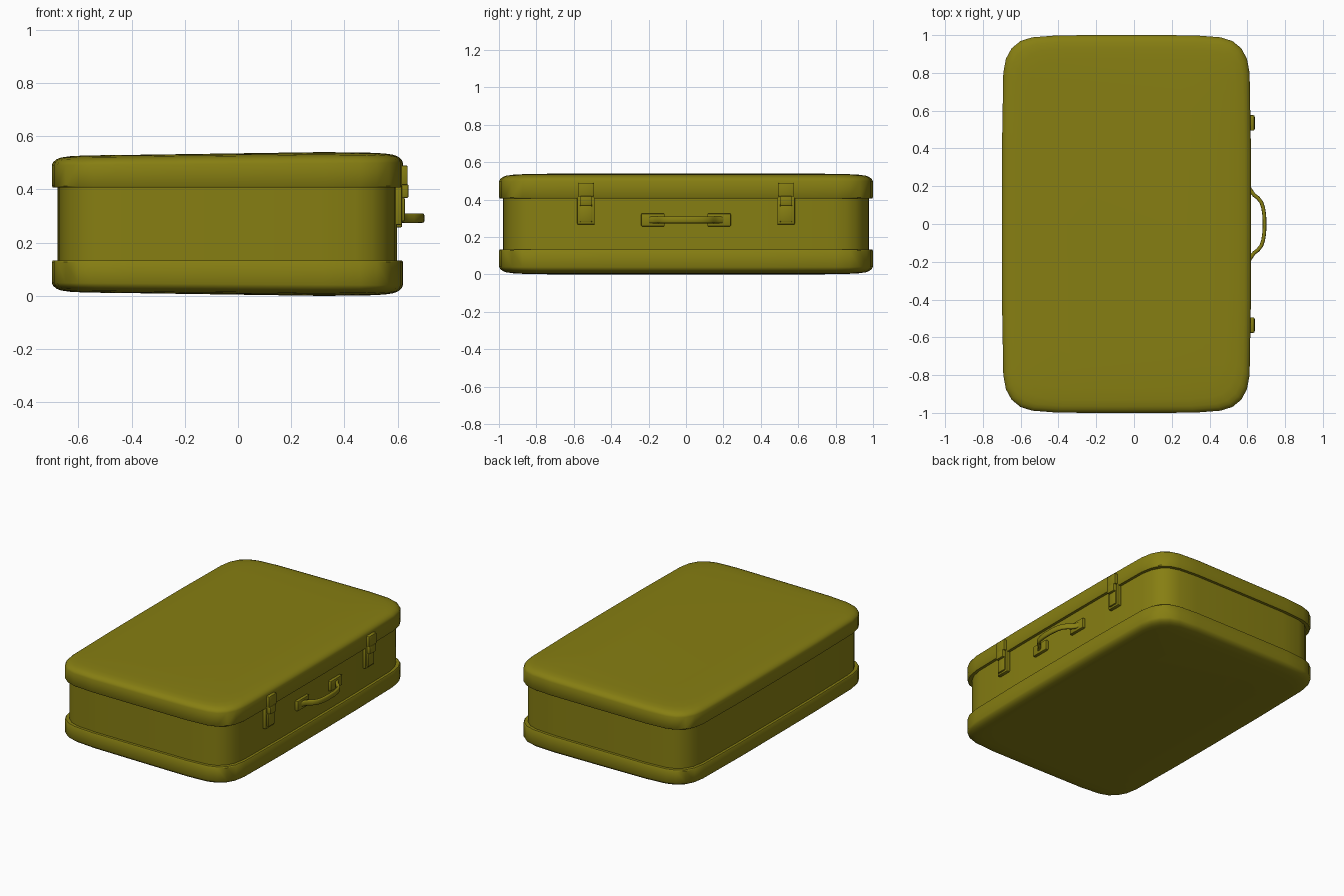
import bpy, bmesh, math
from mathutils import Vector

if "Cube" in bpy.data.objects:
    bpy.data.objects.remove(bpy.data.objects["Cube"])

mat = bpy.data.materials.new("olive")
mat.diffuse_color = (0.24, 0.21, 0.006, 1)
mat.use_nodes = True
mat.node_tree.nodes["Principled BSDF"].inputs["Base Color"].default_value = mat.diffuse_color
MID = 0.27
CX = -0.04


def finish(name, bm, angle=40):
    bmesh.ops.recalc_face_normals(bm, faces=bm.faces)
    me = bpy.data.meshes.new(name)
    bm.to_mesh(me)
    bm.free()
    ob = bpy.data.objects.new(name, me)
    bpy.context.collection.objects.link(ob)
    me.materials.append(mat)
    bpy.ops.object.select_all(action='DESELECT')
    ob.select_set(True)
    bpy.context.view_layer.objects.active = ob
    bpy.ops.object.shade_smooth_by_angle(angle=math.radians(angle))
    return ob


# Rounded, slightly bulging outline: one quarter mirrored to four
quarter = [(0.66, 0), (0.659, 0.4), (0.652, 0.8), (0.638, 0.875), (0.608, 0.93),
           (0.562, 0.968), (0.50, 0.988), (0.36, 0.999), (0, 1.0)]
half = quarter + [(-x, y) for x, y in quarter[-2::-1]]
outline = half + [(x, -y) for x, y in half[-2:0:-1]]


def shell(name, profile, cap, angle=40):
    """Stack inset outlines; profile is (inset, height from middle)."""
    bm = bmesh.new()
    rings = []
    for d, h in profile:
        sx, sy = (0.66 - d) / 0.66, 1 - d
        ring = []
        for x, y in outline:
            tilt = 1 + 0.03 * x if abs(h) > 0.2 else 1
            ring.append(bm.verts.new((CX + x * sx, y * sy, MID + h * tilt)))
        rings.append(ring)
    n = len(outline)
    for a, b in zip(rings, rings[1:]):
        for i in range(n):
            j = (i + 1) % n
            bm.faces.new((a[i], a[j], b[j], b[i]))
    if cap:
        bm.faces.new(rings[-1])
    finish(name, bm, angle)
    

# Lid, base and recessed middle wall
rim = [(0.022, 0.137), (0.004, 0.137), (0, 0.143), (0, 0.226), (0.006, 0.238),
       (0.018, 0.248), (0.035, 0.255), (0.07, 0.26), (0.13, 0.263), (0.3, 0.265)]
shell("lid", rim, True)
shell("base", [(d, -h) for d, h in rim], True)
shell("side_wall", [(0.022, -0.137), (0.022, 0.137)], False)


def box(name, x0, x1, y, w, z0, z1, bevel=0.006):
    bm = bmesh.new()
    bmesh.ops.create_cube(bm, size=1)
    for v in bm.verts:
        v.co = Vector(((x0 + x1) / 2 + v.co.x * (x1 - x0), y + v.co.y * w,
                       (z0 + z1) / 2 + v.co.z * (z1 - z0)))
    bmesh.ops.bevel(bm, geom=bm.edges[:], offset=bevel, segments=2,
                    affect='EDGES', profile=0.5)
    finish(name, bm)


# Latches: back plate, lower lever, upper hasp
for s, side in ((1, "rear"), (-1, "front")):
    y = 0.535 * s
    box(side + "_latch_plate", 0.59, 0.617, y, 0.094, 0.267, 0.42)
    box(side + "_latch_lever", 0.60, 0.627, y, 0.066, 0.28, 0.37)
    box(side + "_latch_hasp", 0.60, 0.641, y, 0.066, 0.368, 0.42)
    box(side + "_latch_top", 0.60, 0.638, y, 0.082, 0.416, 0.49)
    # Handle mounting plate
    box(side + "_handle_mount", 0.59, 0.617, 0.177 * s, 0.126, 0.257, 0.326)

# Handle: flat rounded section swept along a mirrored arch
arm = [(0.605, 0.20), (0.622, 0.172), (0.636, 0.153), (0.656, 0.138),
       (0.674, 0.115), (0.684, 0.085), (0.690, 0.045), (0.691, 0)]
path = [Vector((x, y, 0.292)) for x, y in arm + [(x, -y) for x, y in arm[-2::-1]]]
bm = bmesh.new()
rings = []
for i, p in enumerate(path):
    t = (path[min(i + 1, len(path) - 1)] - path[max(i - 1, 0)]).normalized()
    side = t.cross(Vector((0, 0, 1)))
    ring = []
    for k in range(12):
        a = 2 * math.pi * k / 12
        c, s = math.cos(a), math.sin(a)
        u = math.copysign(abs(c) ** 0.6, c) * 0.010
        w = math.copysign(abs(s) ** 0.6, s) * 0.018
        ring.append(bm.verts.new(p + side * u + Vector((0, 0, w))))
    rings.append(ring)
for a, b in zip(rings, rings[1:]):
    for k in range(12):
        m = (k + 1) % 12
        bm.faces.new((a[k], a[m], b[m], b[k]))
bm.faces.new(rings[0])
bm.faces.new(rings[-1])
finish("handle", bm, 60)
